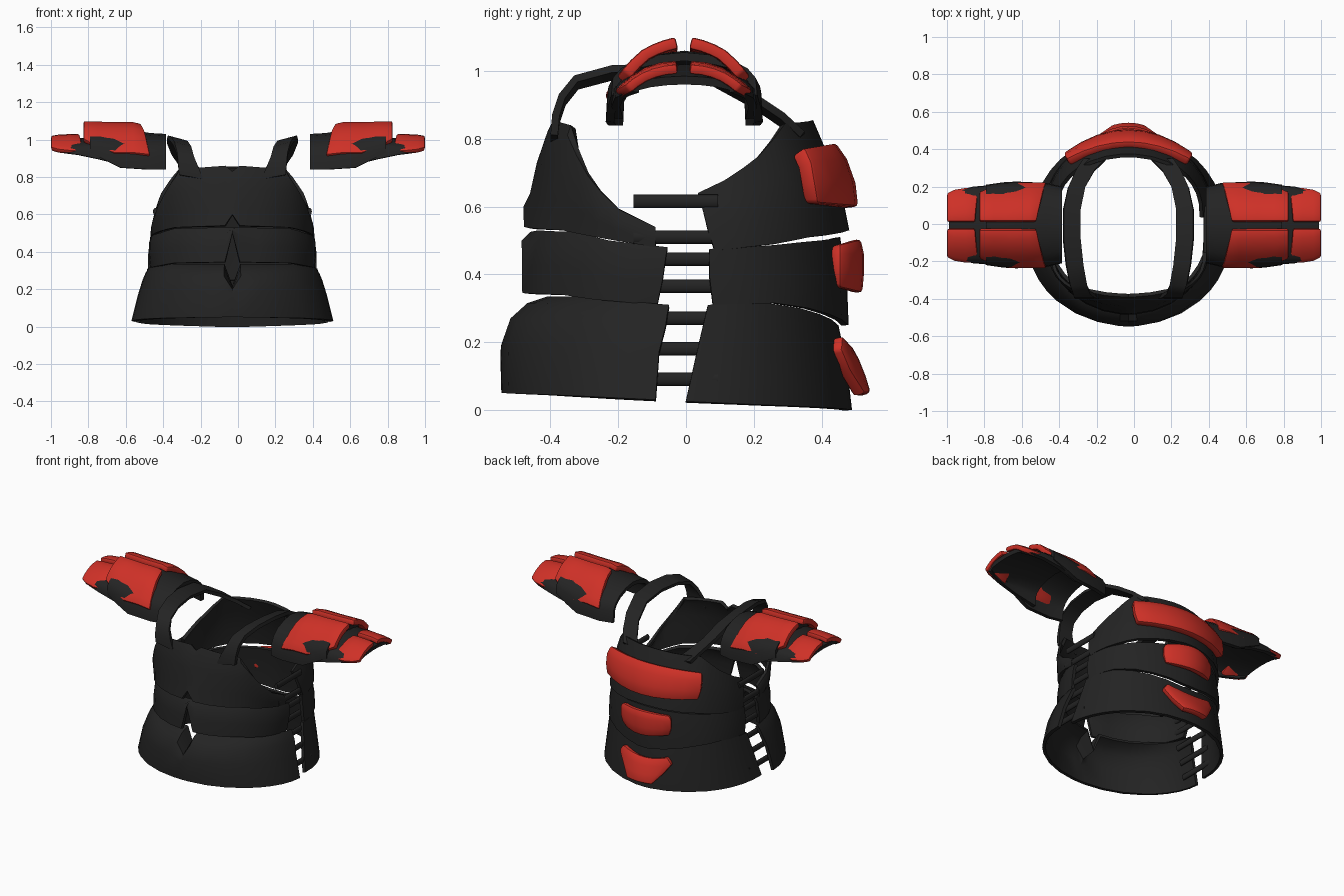
import bpy, bmesh, math
from mathutils import Vector

if "Cube" in bpy.data.objects:
    bpy.data.objects.remove(bpy.data.objects["Cube"])

CX = -0.03  # centre line of the torso


def material(name, rgb):
    m = bpy.data.materials.new(name)
    m.diffuse_color = (*rgb, 1)
    m.use_nodes = True
    m.node_tree.nodes["Principled BSDF"].inputs["Base Color"].default_value = m.diffuse_color
    return m


BLACK = material("matte black", (0.017, 0.017, 0.017))
RED = material("armour red", (0.62, 0.03, 0.02))


def finish(ob, mat, angle=40):
    ob.data.materials.append(mat)
    bpy.ops.object.select_all(action='DESELECT')
    ob.select_set(True)
    bpy.context.view_layer.objects.active = ob
    for m in list(ob.modifiers):
        bpy.ops.object.modifier_apply(modifier=m.name)
    bpy.ops.object.shade_smooth_by_angle(angle=math.radians(angle))


def sheet(name, rows, mat, thick, ref, bevel=0):
    """Solid sheet through rows of points, facing away from ref."""
    bm = bmesh.new()
    vs = [[bm.verts.new(p) for p in r] for r in rows]
    for a, b in zip(vs, vs[1:]):
        for i in range(len(a) - 1):
            bm.faces.new((a[i], a[i + 1], b[i + 1], b[i]))
    bm.normal_update()
    ref = Vector(ref)
    if sum(f.normal.dot(f.calc_center_median() - ref) * f.calc_area() for f in bm.faces) < 0:
        bmesh.ops.reverse_faces(bm, faces=bm.faces[:])
    me = bpy.data.meshes.new(name)
    bm.to_mesh(me)
    bm.free()
    ob = bpy.data.objects.new(name, me)
    bpy.context.collection.objects.link(ob)
    s = ob.modifiers.new("thickness", 'SOLIDIFY')
    s.thickness, s.offset = thick, -1
    if bevel:
        b = ob.modifiers.new("soft_edge", 'BEVEL')
        b.width, b.segments, b.limit_method = bevel, 2, 'ANGLE'
        b.angle_limit = math.radians(50)
    finish(ob, mat)
    return ob


def lerp(keys, vals, t):
    for i in range(len(keys) - 1):
        if t <= keys[i + 1]:
            f = (t - keys[i]) / (keys[i + 1] - keys[i])
            return vals[i] + (vals[i + 1] - vals[i]) * f
    return vals[-1]


KNOTS = (0, 0.06, 0.5, 0.7, 1)
HALF = (0.06, 0.2, 0.35, 0.5, 0.6, 0.7, 0.8, 0.9, 1)
TS = [-t for t in reversed(HALF)] + [0] + list(HALF)


def band(name, rows):
    """Half-shell; row = half width, depth y, side edge y, squareness, heights."""
    pts = []
    for a, d, e, p, zs in rows:
        pts.append([(CX + a * math.sin(t * math.pi / 2),
                     e + (d - e) * max(0, math.cos(t * math.pi / 2)) ** p,
                     lerp(KNOTS, zs, abs(t))) for t in TS])
    sheet(name, pts, BLACK, 0.02, (CX, 0, 0.4))


# Front shell bands
band("front_lower_band", [
    (.54, -.545, -.09, 1, (.05, .05, .045, .04, .03)),
    (.505, -.548, -.08, 1, (.16, .19, .19, .18, .17)),
    (.48, -.52, -.06, 1, (.20, .27, .27, .26, .25)),
    (.465, -.47, -.055, 1, (.21, .315, .315, .30, .285)),
    (.45, -.41, -.05, 1, (.22, .335, .335, .325, .31))])
band("front_middle_band", [
    (.44, -.485, -.085, 1, (.50, .345, .34, .325, .31)),
    (.447, -.475, -.07, 1, (.51, .43, .425, .40, .38)),
    (.445, -.46, -.06, 1, (.525, .49, .49, .465, .45)),
    (.435, -.435, -.055, 1, (.53, .53, .525, .50, .48))])
band("front_upper_band", [
    (.435, -.48, -.09, 1, (.60, .54, .53, .51, .48)),
    (.437, -.46, -.09, .9, (.64, .62, .62, .56, .50)),
    (.435, -.44, -.09, .75, (.73, .73, .72, .63, .52)),
    (.42, -.41, -.09, .6, (.81, .82, .81, .69, .54)),
    (.40, -.39, -.10, .55, (.83, .86, .84, .70, .545))])

# Back shell bands
band("back_lower_band", [
    (.515, .49, .0, 1, (0, .0, .01, .015, .025)),
    (.485, .475, .03, 1, (.13, .13, .15, .16, .16)),
    (.455, .45, .065, 1, (.25, .25, .30, .315, .31))])
band("back_middle_band", [
    (.45, .48, .08, 1, (.25, .25, .30, .315, .31)),
    (.45, .475, .07, 1, (.38, .38, .39, .40, .39)),
    (.44, .455, .07, 1, (.51, .51, .495, .485, .475))])
band("back_upper_band", [
    (.44, .482, .085, 1, (.53, .53, .51, .49, .47)),
    (.435, .46, .065, .9, (.64, .64, .62, .58, .53)),
    (.42, .42, .05, .85, (.75, .75, .74, .67, .59)),
    (.40, .375, .035, .8, (.855, .855, .845, .75, .64))])


# Padded red plates on the back
def back_plate(name, rows, thick):
    """Row = half width, centre y, side y, centre z, side z."""
    steps = [i / 4 for i in range(-4, 5)]
    pts = [[(CX + w * s, yc + (ye - yc) * s * s, zc + (ze - zc) * s * s) for s in steps]
           for w, yc, ye, zc, ze in rows]
    sheet(name, pts, RED, thick, (CX, 0, rows[1][3]), 0.012)


back_plate("upper_back_plate", [
    (.33, .508, .39, .60, .61), (.345, .50, .38, .67, .67),
    (.345, .475, .37, .74, .73), (.33, .44, .35, .79, .775)], .05)
back_plate("middle_back_plate", [
    (.17, .52, .455, .345, .36), (.185, .525, .455, .40, .41),
    (.185, .525, .455, .46, .46), (.17, .515, .455, .505, .49)], .04)
back_plate("lower_back_plate", [
    (.09, .545, .53, .05, .05), (.15, .53, .485, .10, .12),
    (.19, .51, .46, .15, .18), (.16, .485, .465, .195, .22)], .04)

# Shoulder straps: y, z, distance from centre line, half width
STRAP = ((-.40, .80, .22, .065), (-.395, .86, .235, .055), (-.375, .92, .25, .045),
         (-.33, .975, .265, .045), (-.22, 1.005, .285, .045), (-.08, 1.01, .30, .045),
         (.08, .99, .30, .045), (.20, .925, .275, .045), (.29, .865, .23, .05),
         (.35, .81, .18, .06))
for side, sx in (("left", -1), ("right", 1)):
    rows = [[(CX + sx * (d + k * w), y, z + k * .012) for k in (-1, 0, 1)]
            for y, z, d, w in STRAP]
    sheet("shoulder_strap_" + side, rows, BLACK, .022, (CX, 0, .75))

# Side ladder straps joining front and back
for sx in (-1, 1):
    for z, a in ((.615, .425), (.51, .435), (.445, .43), (.365, .435),
                 (.27, .45), (.18, .475), (.09, .495)):
        bpy.ops.mesh.primitive_cylinder_add(
            vertices=8, radius=1, depth=1, rotation=(math.pi / 2, 0, 0),
            location=(CX + sx * (a - .012), -.03, z))
        ob = bpy.context.object
        ob.name = "side_strap"
        ob.scale = (.012, .02, .25)
        finish(ob, BLACK, 50)

# Shoulder guards: row = x, half depth, top z, bottom z
ARCH = ((1, 0), (.98, .4), (.87, .62), (.68, .8), (.36, .94), (0, 1))
ARCH = ARCH + tuple((-u, v) for u, v in reversed(ARCH[:-1]))
GUARD = ((.385, .205, 1.03, .84), (.47, .225, 1.035, .84), (.63, .232, 1.06, .85),
         (.70, .228, 1.06, .885), (.79, .215, 1.055, .93))
CUFF = ((.60, .205, 1.02, .86), (.74, .215, 1.02, .895),
        (.86, .205, 1.005, .92), (.94, .185, .995, .93), (.99, .155, .985, .94))

# Red guard plates follow an arc of (y, z) from the ridge down to the edge
LARGE = ((.025, 1.095), (.075, 1.082), (.12, 1.06), (.165, 1.02), (.205, .97), (.232, .93))
SMALL = ((.02, 1.03), (.07, 1.025), (.115, 1.01), (.155, .985), (.185, .96), (.205, .94))


def guard_plate(name, arc, cols, sx, sy, thick, slant):
    """Column = x, share of the arc covered, height shift."""
    keys = [i / 5 for i in range(6)]
    rows = []
    for n, (x, share, dz) in enumerate(cols):
        row = []
        for f in keys:
            y, z = (lerp(keys, [q[k] for q in arc], f * share) for k in (0, 1))
            row.append((sx * (x + (slant * (1 - f) if n == 0 else 0)), -.007 + sy * y, z + dz))
        rows.append(row)
    sheet(name, rows, RED, thick, (sx * .7, 0, .75), .008)


for side, sx in (("left", -1), ("right", 1)):
    for name, rows in (("shoulder_guard_", GUARD), ("shoulder_cuff_", CUFF)):
        sheet(name + side, [[(sx * x, -.005 + h * u, b + (t - b) * v) for u, v in ARCH]
                            for x, h, t, b in rows], BLACK, .025, (sx * .7, 0, .75))
    for end, sy in (("front", -1), ("back", 1)):
        guard_plate(f"guard_plate_{side}_{end}", LARGE,
                    ((.47, 1, -.01), (.56, 1, 0), (.66, 1, 0), (.75, .86, .003), (.825, .68, .005)),
                    sx, sy, .035, .05)
        guard_plate(f"cuff_plate_{side}_{end}", SMALL,
                    ((.83, .97, 0), (.90, .98, 0), (.96, .88, -.003), (1.0, .72, -.01)),
                    sx, sy, .03, .02)
